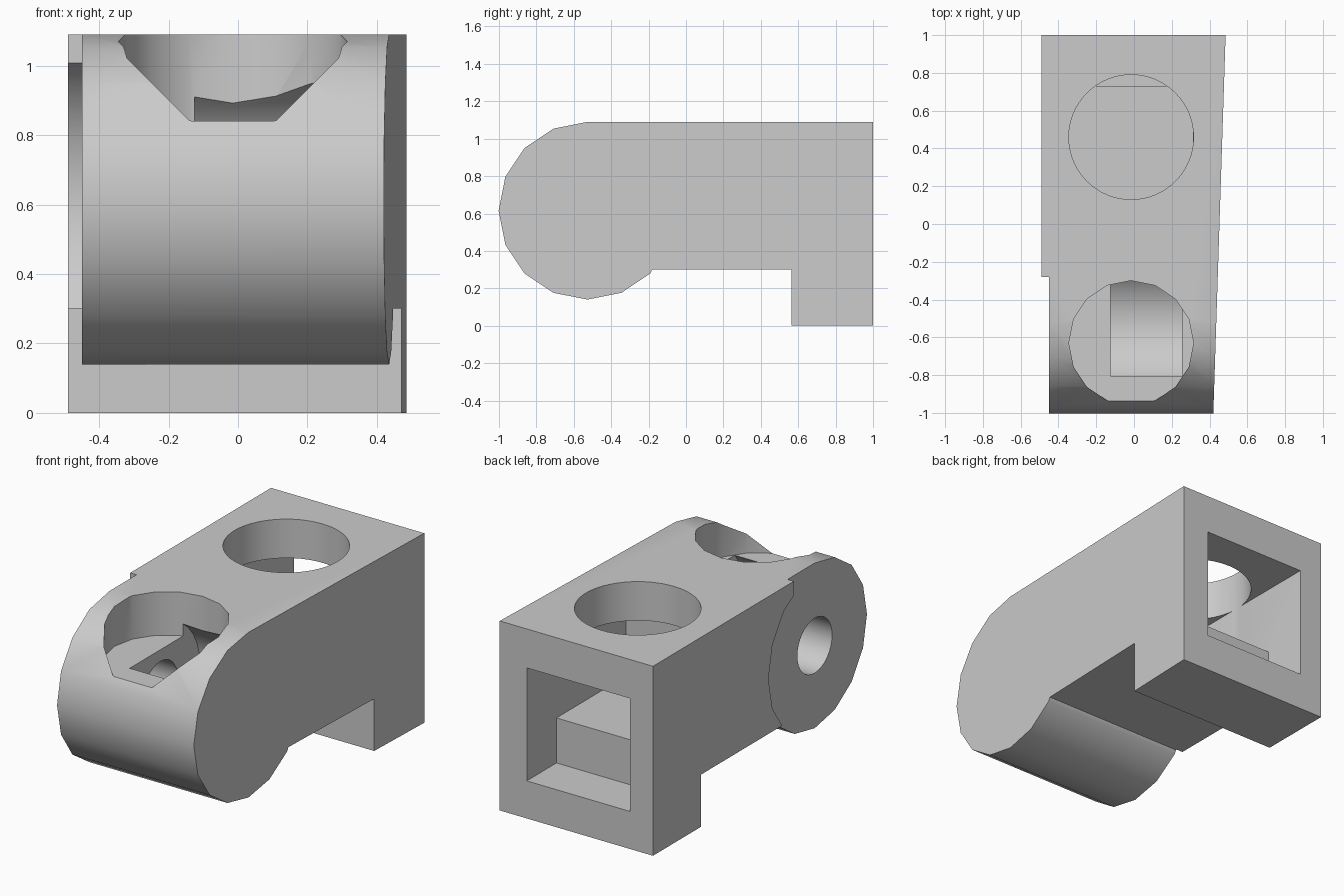
import bpy, bmesh, math
from mathutils import Matrix

if "Cube" in bpy.data.objects:
    bpy.data.objects.remove(bpy.data.objects["Cube"])

grey = bpy.data.materials.new("plain_grey")
grey.diffuse_color = (0.6, 0.6, 0.6, 1)
grey.use_nodes = True
grey.node_tree.nodes["Principled BSDF"].inputs["Base Color"].default_value = grey.diffuse_color

LOBE_Y, LOBE_Z, LOBE_R = -0.527, 0.615, 0.475   # rounded front end


def make(name, bm):
    bmesh.ops.recalc_face_normals(bm, faces=bm.faces)
    me = bpy.data.meshes.new(name)
    bm.to_mesh(me)
    bm.free()
    me.materials.append(grey)
    ob = bpy.data.objects.new(name, me)
    bpy.context.collection.objects.link(ob)
    return ob


def prism(name, profile, x0, x1, taper=None):
    """Extrude a (y, z) profile along x; taper gives the right side as x(y)."""
    bm = bmesh.new()
    right = taper or (lambda y: x1)
    a = [bm.verts.new((x0, y, z)) for y, z in profile]
    b = [bm.verts.new((right(y), y, z)) for y, z in profile]
    bm.faces.new(a)
    bm.faces.new(b[::-1])
    n = len(a)
    for i in range(n):
        j = (i + 1) % n
        bm.faces.new((a[i], a[j], b[j], b[i]))
    return make(name, bm)


def arc(r, start, end, steps):
    """Points on a circle about the lobe axis, in degrees."""
    return [(LOBE_Y + r * math.cos(math.radians(start + (end - start) * i / steps)),
             LOBE_Z + r * math.sin(math.radians(start + (end - start) * i / steps)))
            for i in range(steps + 1)]


def upright_cylinder(name, y, z0, z1, sides):
    bm = bmesh.new()
    bmesh.ops.create_cone(bm, cap_ends=True, segments=sides, radius1=0.33, radius2=0.33,
                          depth=z1 - z0, matrix=Matrix.Translation((-0.015, y, (z0 + z1) / 2)))
    return make(name, bm)


# body: rounded front, flat top, rear foot, slightly slanted right side
body = prism("body", arc(LOBE_R, 90, 315, 10) +
             [(-0.18, 0.30), (0.565, 0.30), (0.565, 0), (1, 0), (1, 1.09)],
             -0.49, None, lambda y: 0.4525 + 0.0325 * y)

cutters = [
    # shallow recess around the left end of the lobe
    prism("side_recess_cutter",
          [(-1.2, 1.3), (-0.28, 1.3), (-0.28, 1.008)] + arc(0.478, 45, -45, 4) +
          [(-0.19, 0.05), (-1.2, 0.05)], -0.6, -0.45),
    # front socket, inner drum chamber and side bore
    upright_cylinder("front_socket_cutter", -0.63, 0.84, 1.3, 16),
    prism("drum_chamber_cutter", arc(0.36, 0, 348.75, 31), -0.125, 0.255),
    prism("side_bore_cutter", arc(0.158, 0, 348.75, 31), -0.7, 0.0),
    # top hole and stepped rear chamber
    upright_cylinder("top_hole_cutter", 0.46, 0.60, 1.3, 64),
    prism("rear_chamber_cutter",
          [(1.2, 0.216), (0.73, 0.216), (0.73, 0.475), (0.10, 0.475), (0.10, 0.866), (1.2, 0.866)],
          -0.343, 0.313),
]

# apply the cuts in turn
bpy.context.view_layer.objects.active = body
body.select_set(True)
for c in cutters:
    m = body.modifiers.new(c.name, 'BOOLEAN')
    m.operation = 'DIFFERENCE'
    m.solver = 'EXACT'
    m.object = c
    bpy.ops.object.modifier_apply(modifier=m.name)
for c in cutters:
    bpy.data.objects.remove(c, do_unlink=True)

bpy.ops.object.shade_smooth_by_angle(angle=math.radians(30))
